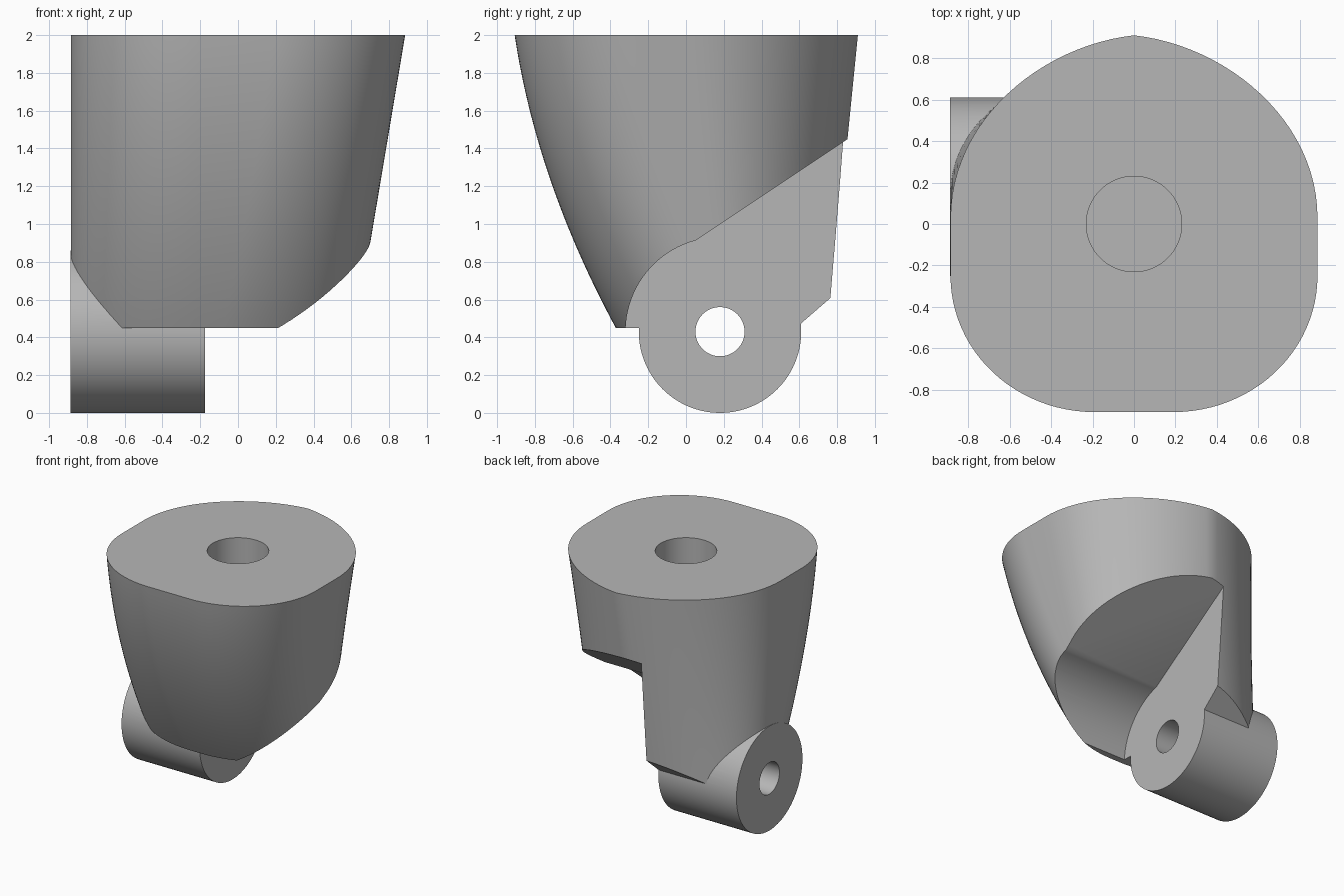
import bpy, bmesh
from math import sin, cos, pi, radians

if "Cube" in bpy.data.objects:
    bpy.data.objects.remove(bpy.data.objects["Cube"])

grey = bpy.data.materials.new("light_grey")
grey.use_nodes = True
colour = (0.47, 0.47, 0.47, 1)
grey.diffuse_color = colour
grey.node_tree.nodes["Principled BSDF"].inputs["Base Color"].default_value = colour

PIVOT_Y, PIVOT_Z, CHEEK_X = 0.18, 0.43, -0.175


def loft(name, rings):
    """Closed solid through rings that share a vertex count."""
    bm = bmesh.new()
    loops = [[bm.verts.new(p) for p in ring] for ring in rings]
    n = len(loops[0])
    for a, b in zip(loops, loops[1:]):
        for i in range(n):
            j = (i + 1) % n
            bm.faces.new((a[i], a[j], b[j], b[i]))
    bm.faces.new(loops[0][::-1])
    bm.faces.new(loops[-1])
    bmesh.ops.recalc_face_normals(bm, faces=bm.faces)
    mesh = bpy.data.meshes.new(name)
    bm.to_mesh(mesh)
    bm.free()
    mesh.materials.append(grey)
    obj = bpy.data.objects.new(name, mesh)
    bpy.context.collection.objects.link(obj)
    return obj


def side_prism(name, profile, x0, x1):
    """Extrude a (y, z) profile along x."""
    return loft(name, [[(x, y, z) for y, z in profile] for x in (x0, x1)])


def circle(radius, cu=0.0, cv=0.0, n=96):
    return [(cu + radius * cos(2 * pi * i / n), cv + radius * sin(2 * pi * i / n))
            for i in range(n)]


def combine(target, other, operation):
    mod = target.modifiers.new(operation.lower(), "BOOLEAN")
    mod.operation, mod.solver, mod.object = operation, "EXACT", other
    other.hide_render = True
    bpy.context.view_layer.objects.active = target
    bpy.ops.object.modifier_apply(modifier=mod.name)
    bpy.data.objects.remove(other)


def bezier(a, b, c, d, t):
    s = 1 - t
    return s**3 * a + 3 * s * s * t * b + 3 * s * t * t * c + t**3 * d


def section(z, n=24):
    """Rounded outline: flat front, straight sides, softly pointed back."""
    drop = 2 - z
    right = 0.885 - 0.168 * drop
    centre, half = (right - 0.885) / 2, (right + 0.885) / 2
    inset = 0.15 * drop + 0.126 * drop**2
    front, back = -0.907 + inset, 0.91 - 0.1 * drop
    flat = 0.19 - 0.26 * inset
    side = -0.25 + 0.85 * inset
    shoulder = max(0.03 + 0.35 * inset, side + 0.01)
    depth = back - shoulder
    outline = []
    for i in range(n + 1):
        a = pi / 2 * i / n
        outline.append((flat + (half - flat) * sin(a), side - (side - front) * cos(a)))
    for i in range(n + 1):
        t = i / n
        outline.append((bezier(half, half, half * 0.51, 0, t),
                        shoulder + depth * bezier(0, 0.53, 0.943, 1, t)))
    mirrored = [(-x, y) for x, y in outline[-2::-1]]
    return [(centre + x, y, z) for x, y in outline + mirrored]


# Tapered body
LEVELS = 32
bracket = loft("hinge_bracket", [section(0.45 + 1.55 * i / LEVELS) for i in range(LEVELS + 1)])

# Sloped undercut at the lower back
combine(bracket, side_prism("chamfer_cutter",
        [(0.5, 0.379), (0.95, 0.769), (0.95, 0.2), (0.5, 0.2)], -1.2, 1.2), "DIFFERENCE")

# Hinge barrel
combine(bracket, side_prism("hinge_barrel", circle(0.43, PIVOT_Y, PIVOT_Z), -0.887, 0), "UNION")

# Clearance pocket beside the barrel: round front, sloped roof
arc = [(PIVOT_Y + 0.5 * cos(radians(a)), PIVOT_Z + 0.5 * sin(radians(a)))
       for a in range(180, 104, -3)]
roof_y, roof_z = arc[-1]
pocket = arc + [(1.2, roof_z + 0.666 * (1.2 - roof_y)), (1.2, -0.2), (-0.32, -0.2)]
combine(bracket, side_prism("pocket_cutter", pocket, CHEEK_X, 1.3), "DIFFERENCE")

# Pin bore through the barrel
combine(bracket, side_prism("bore_cutter", circle(0.13, PIVOT_Y, PIVOT_Z, 64), -1.2, 0.1),
        "DIFFERENCE")

# Blind socket in the top
combine(bracket, loft("socket_cutter", [[(x, y, z) for x, y in circle(0.23)]
        for z in (1.4, 2.2)]), "DIFFERENCE")

bpy.ops.object.select_all(action="DESELECT")
bracket.select_set(True)
bpy.context.view_layer.objects.active = bracket
bpy.ops.object.shade_smooth_by_angle(angle=radians(25))
